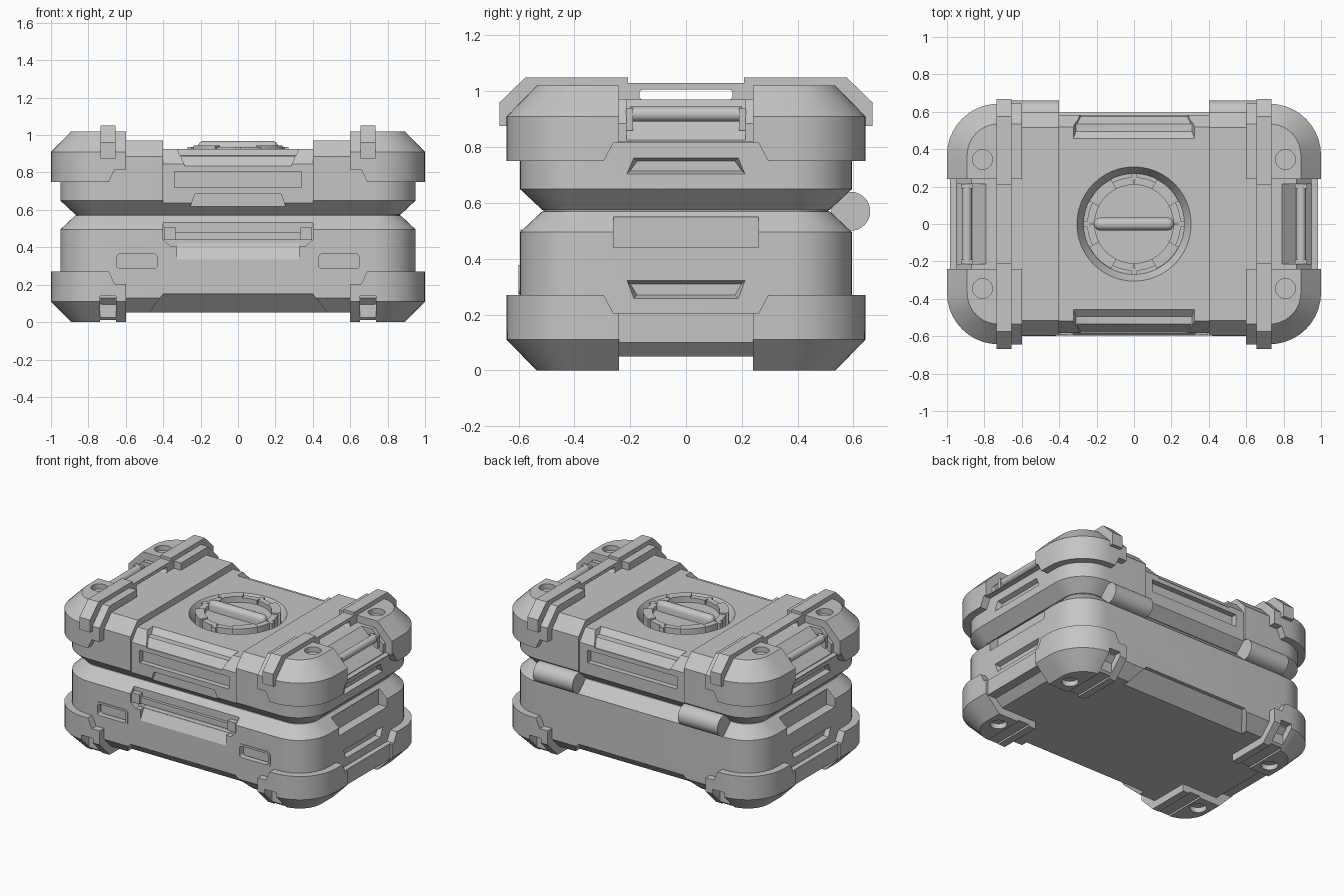
import bpy, bmesh, math

if "Cube" in bpy.data.objects:
    bpy.data.objects.remove(bpy.data.objects["Cube"])

grey = bpy.data.materials.new("case grey")
grey.diffuse_color = (0.56, 0.56, 0.56, 1)
grey.use_nodes = True
grey.node_tree.nodes["Principled BSDF"].inputs["Base Color"].default_value = grey.diffuse_color


def finish(name, bm):
    bmesh.ops.recalc_face_normals(bm, faces=bm.faces)
    me = bpy.data.meshes.new(name)
    bm.to_mesh(me)
    bm.free()
    me.materials.append(grey)
    ob = bpy.data.objects.new(name, me)
    bpy.context.collection.objects.link(ob)
    return ob


def loft(name, loops):
    """Closed solid through equally long loops of points."""
    bm = bmesh.new()
    rings = [[bm.verts.new(p) for p in lp] for lp in loops]
    for a, b in zip(rings, rings[1:]):
        for i in range(len(a)):
            j = (i + 1) % len(a)
            bm.faces.new((a[i], a[j], b[j], b[i]))
    bm.faces.new(rings[0])
    bm.faces.new(rings[-1])
    return finish(name, bm)


def prism(name, poly, axis, a, b):
    """Extrude a 2D polygon along an axis from a to b."""
    put = {'x': lambda p, t: (t, p[0], p[1]),
           'y': lambda p, t: (p[0], t, p[1]),
           'z': lambda p, t: (p[0], p[1], t)}[axis]
    return loft(name, [[put(p, t) for p in poly] for t in (a, b)])


def box(name, x0, x1, y0, y1, z0, z1):
    return prism(name, [(x0, y0), (x1, y0), (x1, y1), (x0, y1)], 'z', z0, z1)


def round_rect(hx, hy, r, n=10, cx=0, cy=0):
    pts = []
    for k, (sx, sy) in enumerate([(1, 1), (-1, 1), (-1, -1), (1, -1)]):
        for i in range(n + 1):
            t = math.pi / 2 * (k + i / n)
            pts.append((cx + sx * (hx - r) + r * math.cos(t),
                        cy + sy * (hy - r) + r * math.sin(t)))
    return pts


def shell(name, hx, hy, r, levels):
    """Rounded box made of (height, inset) levels."""
    return loft(name, [[(x, y, z) for x, y in round_rect(hx - d, hy - d, r - d)]
                       for z, d in levels])


def disc(name, levels, n=48):
    return loft(name, [[(r * math.cos(2 * math.pi * i / n), r * math.sin(2 * math.pi * i / n), z)
                        for i in range(n)] for z, r in levels])


def rod(name, axis, c, r, a, b, n=24):
    return prism(name, [(c[0] + r * math.cos(2 * math.pi * i / n),
                         c[1] + r * math.sin(2 * math.pi * i / n))
                        for i in range(n)], axis, a, b)


def cut(ob, *cutters):
    for c in cutters:
        m = ob.modifiers.new("cut", 'BOOLEAN')
        m.operation, m.solver, m.object = 'DIFFERENCE', 'EXACT', c
        dg = bpy.context.evaluated_depsgraph_get()
        me = bpy.data.meshes.new_from_object(ob.evaluated_get(dg))
        ob.modifiers.clear()
        ob.data = me
        bpy.data.objects.remove(c)


def mirror_poly(half):
    return half + [(-u, v) for u, v in reversed(half)]


def trap(name, axis, w0, w1, z0, z1, a, b):
    return prism(name, [(-w0, z0), (w0, z0), (w1, z1), (-w1, z1)], axis, a, b)


def end_recess(s, w0, w1, z0, z1):
    """Bevelled trapezoid recess in an end wall."""
    return loft("c", [[(s * x, -w0 + d, z0 + d), (s * x, w0 - d, z0 + d),
                       (s * x, w1 - d, z1 - d), (s * x, -w1 + d, z1 - d)]
                      for x, d in ((1.1, 0), (0.951, 0), (0.92, 0.012))])


# Corner bumpers: the lid set is the base set flipped in height
def bumpers(name, flip):
    h = lambda z: 1.02 - z if flip else z
    ob = shell(name, 1.0, 0.643, 0.275,
               [(h(0), 0.108), (h(0.11), 0), (h(0.27), 0)])
    side = mirror_poly([(0.6, h(-0.2)), (0.6, h(0.205)), (0.66, h(0.205)), (0.70, h(0.29))])
    upper = mirror_poly([(0.26, h(0.205)), (0.305, h(0.29))])
    cut(ob, prism("c", side, 'y', -2, 2), prism("c", upper, 'x', -2, 2))
    low = 0.20 if flip else 0.10
    cut(ob, prism("c", mirror_poly([(0.24, h(-0.2)), (0.24, h(low))]), 'x', -2, 2))
    for sx in (-1, 1):
        cut(ob, box("c", *sorted((sx * 0.985, sx * 1.2)), -0.24, 0.24, -0.2, 1.2))
        for sy in (-1, 1):
            cut(ob, rod("c", 'z', (sx * 0.81, sy * 0.345), 0.053, *sorted((h(-0.05), h(0.035)))))
    return ob


lid_bumpers = bumpers("lid_bumpers", True)
base_bumpers = bumpers("base_bumpers", False)
# Stacking grooves in the feet
for s in (-1, 1):
    a, b = sorted((s * 0.652, s * 0.738))
    cut(base_bumpers, box("c", a, b, -1, 1, -0.1, 0.012),
        box("c", a, b, -1, -0.56, -0.2, 0.14), box("c", a, b, 0.56, 1, -0.2, 0.14))

# Base tub
base = shell("base_tub", 0.95, 0.595, 0.225, [(0.05, 0.08), (0.13, 0), (0.495, 0), (0.57, 0.08)])
for s in (-1, 1):
    cut(base, box("c", *sorted((s * 0.885, s * 1.2)), -0.26, 0.26, 0.44, 0.55),
        end_recess(s, 0.187, 0.212, 0.258, 0.322),
        # Notch along the lower chamfer
        loft("c", [[(-w, s * y, z), (w, s * y, z), (w, s * 0.9, z), (-w, s * 0.9, z)]
                   for w, y, z in ((0.50, 0.44, 0.02), (0.40, 0.57, 0.15))]))
    # Front finger pockets
    cut(base, prism("c", round_rect(0.12, 0.05, 0.025, 4, s * 0.54, 0.325), 'y', -0.8, -0.55))
    frame = prism("pocket_frame", round_rect(0.123, 0.053, 0.027, 4, s * 0.54, 0.325), 'y', -0.6, -0.56)
    cut(frame, prism("c", round_rect(0.108, 0.039, 0.018, 4, s * 0.54, 0.325), 'y', -0.8, -0.5))
# Front latch recess with a sloped sill
cut(base, trap("c", 'y', 0.36, 0.40, 0.405, 0.44, -0.8, -0.555),
    box("c", -0.40, 0.40, -0.8, -0.555, 0.4399, 0.6),
    prism("c", [(-0.597, 0.33), (-0.8, 0.33), (-0.8, 0.42), (-0.55, 0.42)], 'x', -0.325, 0.325))
for s in (-1, 1):
    box("latch_lug", *sorted((s * 0.335, s * 0.395)), -0.592, -0.54, 0.44, 0.505)
box("latch_bar", -0.335, 0.335, -0.575, -0.54, 0.44, 0.48)

# Lid with lowered middle section
lid = shell("lid", 0.95, 0.595, 0.225, [(0.575, 0.08), (0.65, 0), (0.885, 0), (0.97, 0.08)])
cut(lid, box("c", -0.4, 0.4, -1, 1, 0.925, 1.2))
NOTCH = [(0.285, 0.575, 0.835), (0.305, 0.535, 0.888), (0.31, 0.495, 0.890),
         (0.325, 0.455, 0.926), (0.335, 0.44, 0.94)]
for s in (-1, 1):
    cut(lid,
        prism("c", [(s * 0.515, 0.93), (s * 0.582, 0.845), (s * 0.582, 0.5),
                    (s * 0.9, 0.5), (s * 0.9, 0.93)], 'x', -0.4, 0.4),
        # Stepped notch on the upper edge, narrowing downwards
        loft("c", [[(-w, s * y, z), (w, s * y, z), (w, s * 0.8, z), (-w, s * 0.8, z)]
                   for w, y, z in NOTCH]),
        box("c", -0.34, 0.34, *sorted((s * 0.545, s * 0.8)), 0.72, 0.805),
        end_recess(s, 0.212, 0.187, 0.703, 0.762),
        # Sloped side handle pocket
        prism("c", [(s * 0.779, 0.98), (s * 0.955, 0.82), (s * 1.2, 0.82), (s * 1.2, 0.98)],
              'y', -0.213, 0.213))
cut(lid, trap("c", 'y', 0.28, 0.23, 0.55, 0.685, -0.8, -0.56))
shell("seam_gasket", 0.865, 0.51, 0.14, [(0.55, 0), (0.6, 0)])

# Side handles, top carry straps and hinges
STRAP = [(0.668, 0.875), (0.668, 0.96), (0.575, 1.05), (0.208, 1.05), (0.208, 1.03)]
for s in (-1, 1):
    rod("side_handle", 'y', (s * 0.893, 0.918), 0.027, -0.2, 0.2)
    for t in (-1, 1):
        box("handle_mount", *sorted((s * 0.86, s * 0.925)),
            *sorted((t * 0.19, t * 0.215)), 0.86, 0.94)
    strap = prism("carry_strap", mirror_poly(STRAP), 'x', *sorted((s * 0.655, s * 0.735)))
    # Underside of the strap, and the finger gap
    cut(strap, prism("c", mirror_poly([(0.60, 0.8), (0.60, 0.93), (0.53, 0.97)]), 'x', -1, 1),
        prism("c", [(y, z + 0.988) for y, z in round_rect(0.167, 0.019, 0.015, 4)], 'x', -1, 1))
    rod("hinge", 'x', (0.59, 0.57), 0.07, *sorted((s * 0.4, s * 0.7)), n=32)

# Round dial in a bevelled well
cut(lid, disc("c", [(0.865, 0.27), (0.926, 0.306), (0.95, 0.32)]))
disc("dial_plate", [(0.85, 0.215), (0.905, 0.215)])


def arc_block(name, mid, half, r0, r1, z0, z1, n=6):
    a = [math.radians(mid - half + 2 * half * i / n) for i in range(n + 1)]
    pts = [(r1 * math.cos(t), r1 * math.sin(t)) for t in a]
    pts += [(r0 * math.cos(t), r0 * math.sin(t)) for t in reversed(a)]
    return prism(name, pts, 'z', z0, z1)


for k in range(4):
    arc_block("dial_tab", 90 * k, 3.5, 0.235, 0.27, 0.85, 0.935, 2)
    arc_block("dial_ring_high", 90 * k + 45, 18, 0.21, 0.268, 0.85, 0.945)
    for d in (-1, 1):
        arc_block("dial_ring_low", 90 * k + d * 14, 13, 0.21, 0.25, 0.85, 0.935)
# Pill-shaped grip with a rounded top
loft("dial_grip", [[(x, y, z) for x, y in round_rect(0.215 - d, 0.034 - d, 0.0335 - d, 6)]
                   for z, d in ((0.89, 0), (0.94, 0), (0.953, 0.005), (0.962, 0.013), (0.967, 0.024))])

# Smooth the curved surfaces, keep the edges crisp
for ob in bpy.context.scene.objects:
    ob.select_set(True)
    bpy.context.view_layer.objects.active = ob
bpy.ops.object.shade_smooth_by_angle(angle=math.radians(25))
